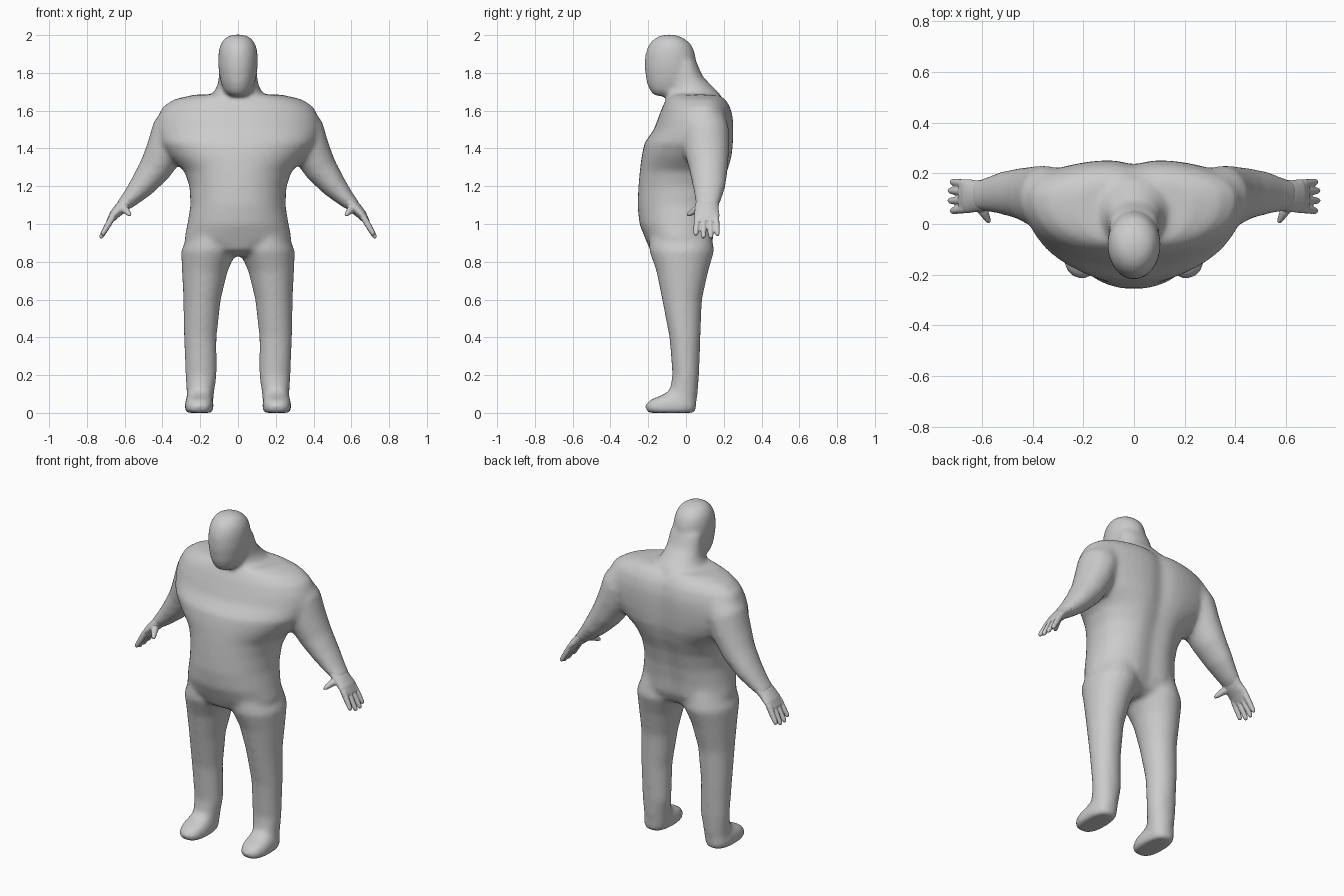
import bpy, bmesh, math
from mathutils import Vector


def skin(bm, rings):
    """Bridge equal point rings into a closed tube."""
    loops = [[bm.verts.new(p) for p in ring] for ring in rings]
    n = len(loops[0])
    for a, b in zip(loops, loops[1:]):
        for i in range(n):
            j = (i + 1) % n
            bm.faces.new((a[i], a[j], b[j], b[i]))
    bm.faces.new(loops[0][::-1])
    bm.faces.new(loops[-1])


def spow(v, e):
    return math.copysign(abs(v) ** e, v)


def stack(bm, rows, side=1, power=2.0, groove=0.0, n=40):
    """Horizontal sections: z, centre x, half width, front y, widest y, back y."""
    rings = []
    for z, cx, w, yf, ym, yb in rows:
        ring = []
        for k in range(n):
            a = 2 * math.pi * k / n
            x = w * spow(math.cos(a), 2 / power)
            s = spow(math.sin(a), 2 / power)
            y = ym + s * ((yb - ym) if s > 0 else (ym - yf))
            if s > 0:
                y -= groove * math.exp(-(x / 0.06) ** 2)
            ring.append((side * (cx + x), y, z))
        rings.append(ring)
    skin(bm, rings)


def limb(bm, rows, side=1, n=20):
    """Tube along a path: x, y, z, thickness radius, y radius."""
    pts = [Vector(r[:3]) for r in rows]
    rings = []
    for i, (p, r) in enumerate(zip(pts, rows)):
        t = (pts[min(i + 1, len(pts) - 1)] - pts[max(i - 1, 0)]).normalized()
        u = Vector((0, 1, 0)).cross(t).normalized()
        v = t.cross(u)
        ring = []
        for k in range(n):
            a = 2 * math.pi * k / n
            q = p + u * r[3] * math.cos(a) + v * r[4] * math.sin(a)
            ring.append((side * q.x, q.y, q.z))
        rings.append(ring)
    skin(bm, rings)


def finish(bm, name, voxel, passes):
    """Fuse overlapping volumes into one smooth skin."""
    bmesh.ops.recalc_face_normals(bm, faces=bm.faces)
    me = bpy.data.meshes.new(name)
    bm.to_mesh(me)
    bm.free()
    ob = bpy.data.objects.new(name, me)
    bpy.context.collection.objects.link(ob)
    m = ob.modifiers.new("fuse", 'REMESH')
    m.mode = 'VOXEL'
    m.voxel_size = voxel
    m.use_smooth_shade = True
    s = ob.modifiers.new("soften", 'SMOOTH')
    s.factor = 0.5
    s.iterations = passes
    return ob


body = bmesh.new()
# torso with shoulders and back groove
stack(body, [
    (0.83, 0, 0.06, -0.12, -0.02, 0.08), (0.86, 0, 0.18, -0.19, -0.02, 0.13),
    (0.92, 0, 0.285, -0.215, -0.03, 0.155), (1.0, 0, 0.268, -0.247, -0.03, 0.16),
    (1.1, 0, 0.252, -0.257, -0.02, 0.175), (1.2, 0, 0.257, -0.252, 0.0, 0.20),
    (1.28, 0, 0.285, -0.245, 0.03, 0.23), (1.36, 0, 0.37, -0.235, 0.07, 0.25),
    (1.43, 0, 0.425, -0.22, 0.09, 0.255), (1.5, 0, 0.44, -0.17, 0.1, 0.257),
    (1.56, 0, 0.43, -0.148, 0.1, 0.255), (1.62, 0, 0.40, -0.125, 0.1, 0.24),
    (1.66, 0, 0.34, -0.105, 0.1, 0.215), (1.685, 0, 0.23, -0.09, 0.09, 0.18)],
    power=2.15, groove=0.022)
# neck
stack(body, [
    (1.62, 0, 0.17, -0.10, 0.06, 0.21), (1.69, 0, 0.135, -0.10, 0.05, 0.18),
    (1.73, 0, 0.11, -0.10, 0.03, 0.14), (1.78, 0, 0.103, -0.11, 0.01, 0.09),
    (1.86, 0, 0.095, -0.10, 0.0, 0.055)])
# head
stack(body, [
    (1.678, 0, 0.04, -0.165, -0.12, -0.05), (1.70, 0, 0.072, -0.19, -0.09, 0.0),
    (1.75, 0, 0.092, -0.21, -0.08, 0.03), (1.83, 0, 0.105, -0.22, -0.08, 0.05),
    (1.90, 0, 0.105, -0.216, -0.08, 0.05), (1.95, 0, 0.095, -0.198, -0.08, 0.03),
    (1.985, 0, 0.07, -0.165, -0.085, -0.01), (2.003, 0, 0.035, -0.12, -0.09, -0.06)])
for side in (1, -1):
    # leg
    stack(body, [
        (0.97, 0.14, 0.11, -0.19, 0, 0.13), (0.86, 0.153, 0.148, -0.195, -0.02, 0.15),
        (0.75, 0.176, 0.121, -0.157, -0.02, 0.118), (0.6, 0.19, 0.099, -0.127, -0.02, 0.085),
        (0.4, 0.2, 0.087, -0.088, -0.01, 0.077), (0.2, 0.195, 0.083, -0.072, 0, 0.07),
        (0.1, 0.2, 0.073, -0.09, -0.01, 0.062), (0.02, 0.2, 0.065, -0.09, -0.01, 0.05)], side)
    # foot
    stack(body, [
        (0.13, 0.2, 0.055, -0.07, -0.01, 0.045), (0.095, 0.203, 0.062, -0.125, -0.04, 0.055),
        (0.07, 0.205, 0.072, -0.19, -0.07, 0.055), (0.04, 0.206, 0.077, -0.218, -0.08, 0.055),
        (0.015, 0.206, 0.076, -0.215, -0.08, 0.053), (0.0, 0.206, 0.066, -0.2, -0.08, 0.045)],
        side, power=2.6)
    # arm
    limb(body, [
        (0.30, 0.10, 1.56, 0.10, 0.11), (0.345, 0.105, 1.49, 0.115, 0.125),
        (0.385, 0.11, 1.39, 0.103, 0.12), (0.44, 0.12, 1.29, 0.088, 0.103),
        (0.51, 0.122, 1.20, 0.068, 0.088), (0.575, 0.117, 1.13, 0.047, 0.07),
        (0.625, 0.11, 1.085, 0.032, 0.06)], side)
finish(body, "body", 0.012, 18)

for side, label in ((1, "left"), (-1, "right")):
    hand = bmesh.new()
    # palm
    limb(hand, [
        (0.58, 0.115, 1.125, 0.036, 0.062), (0.62, 0.11, 1.085, 0.033, 0.063),
        (0.655, 0.11, 1.05, 0.026, 0.068), (0.683, 0.11, 1.01, 0.016, 0.066)], side)
    # fingers
    for y0, y1, reach in ((0.06, 0.05, 0.86), (0.093, 0.092, 1.0),
                          (0.127, 0.132, 1.0), (0.158, 0.168, 0.88)):
        a, b = Vector((0.665, y0, 1.035)), Vector((0.729, y1, 0.925))
        limb(hand, [(*a.lerp(b, t * reach), r, r) for t, r in
                    ((0, 0.018), (0.5, 0.016), (0.9, 0.013), (1, 0.008))], side, 12)
    # thumb
    limb(hand, [(0.615, 0.09, 1.09, 0.026, 0.026), (0.592, 0.045, 1.07, 0.019, 0.019),
                (0.577, 0.018, 1.053, 0.013, 0.013), (0.57, 0.005, 1.046, 0.007, 0.007)], side, 12)
    finish(hand, label + "_hand", 0.005, 4)
